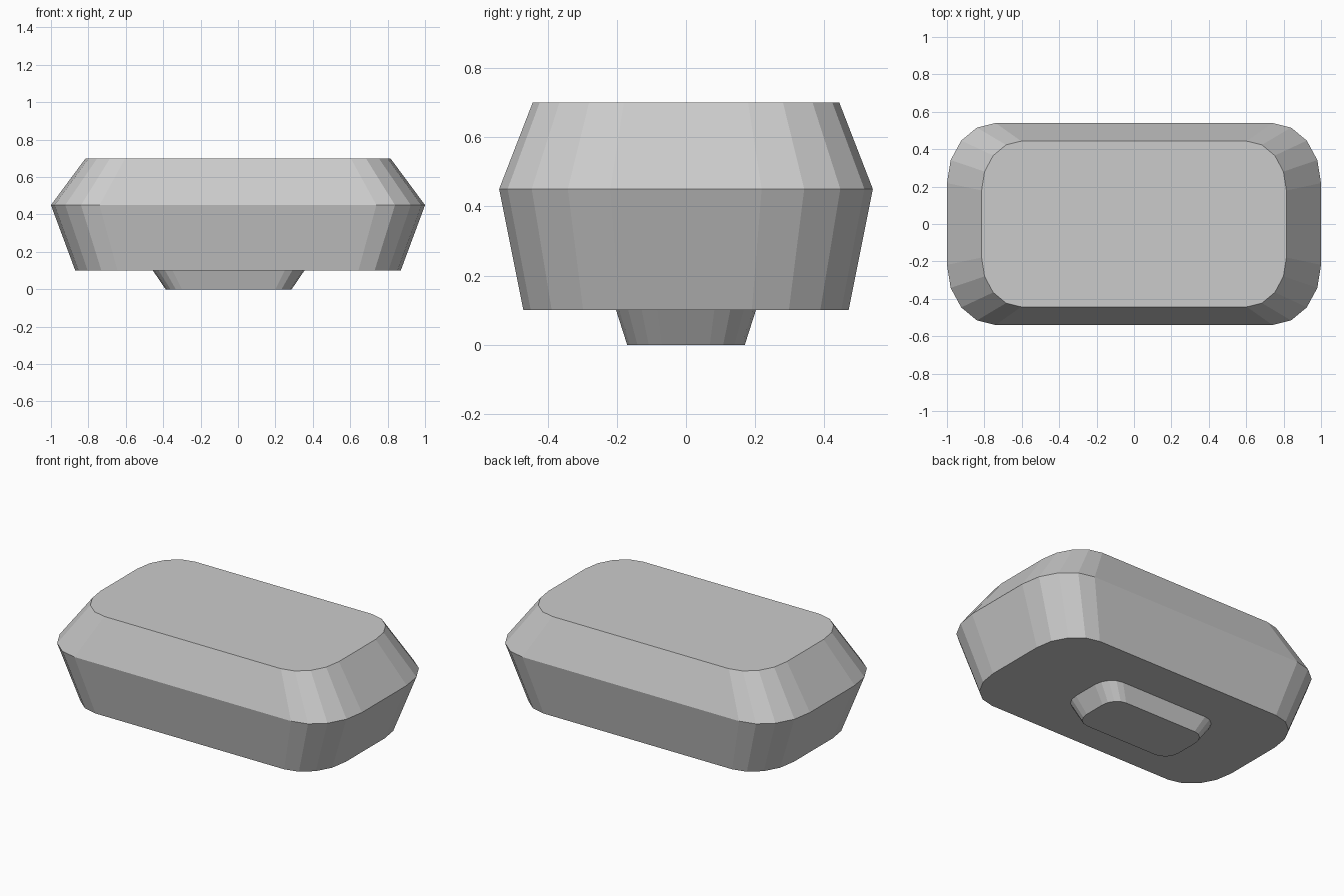
import bpy, bmesh, math

if "Cube" in bpy.data.objects:
    bpy.data.objects.remove(bpy.data.objects["Cube"])

STEPS = 4  # flat segments per rounded corner


def ring(bm, hx, hy, z, cx):
    """Rounded rectangle with corners proportional to its size."""
    rx, ry = 0.26 * hx, 0.595 * hy
    verts = []
    for q, (sx, sy) in enumerate([(1, 1), (-1, 1), (-1, -1), (1, -1)]):
        for i in range(STEPS + 1):
            a = math.pi / 2 * (q + i / STEPS)
            verts.append(bm.verts.new((cx + sx * (hx - rx) + rx * math.cos(a),
                                       sy * (hy - ry) + ry * math.sin(a), z)))
    return verts


def loft(name, levels, cx=0.0):
    """Skin a stack of (half width, half depth, height) rings and cap both ends."""
    bm = bmesh.new()
    rings = [ring(bm, hx, hy, z, cx) for hx, hy, z in levels]
    n = len(rings[0])
    for low, high in zip(rings, rings[1:]):
        for i in range(n):
            j = (i + 1) % n
            bm.faces.new((low[i], low[j], high[j], high[i]))
    bm.faces.new(rings[0][::-1])
    bm.faces.new(rings[-1])
    mesh = bpy.data.meshes.new(name)
    bm.to_mesh(mesh)
    bm.free()
    obj = bpy.data.objects.new(name, mesh)
    bpy.context.collection.objects.link(obj)
    return obj


# Faceted main body, widest at the girdle
loft("body", [(0.87, 0.47, 0.10), (1.0, 0.54, 0.45), (0.815, 0.443, 0.70)])

# Small tapered foot underneath, slightly off centre
loft("foot", [(0.337, 0.17, 0.0), (0.405, 0.202, 0.10)], cx=-0.05)
